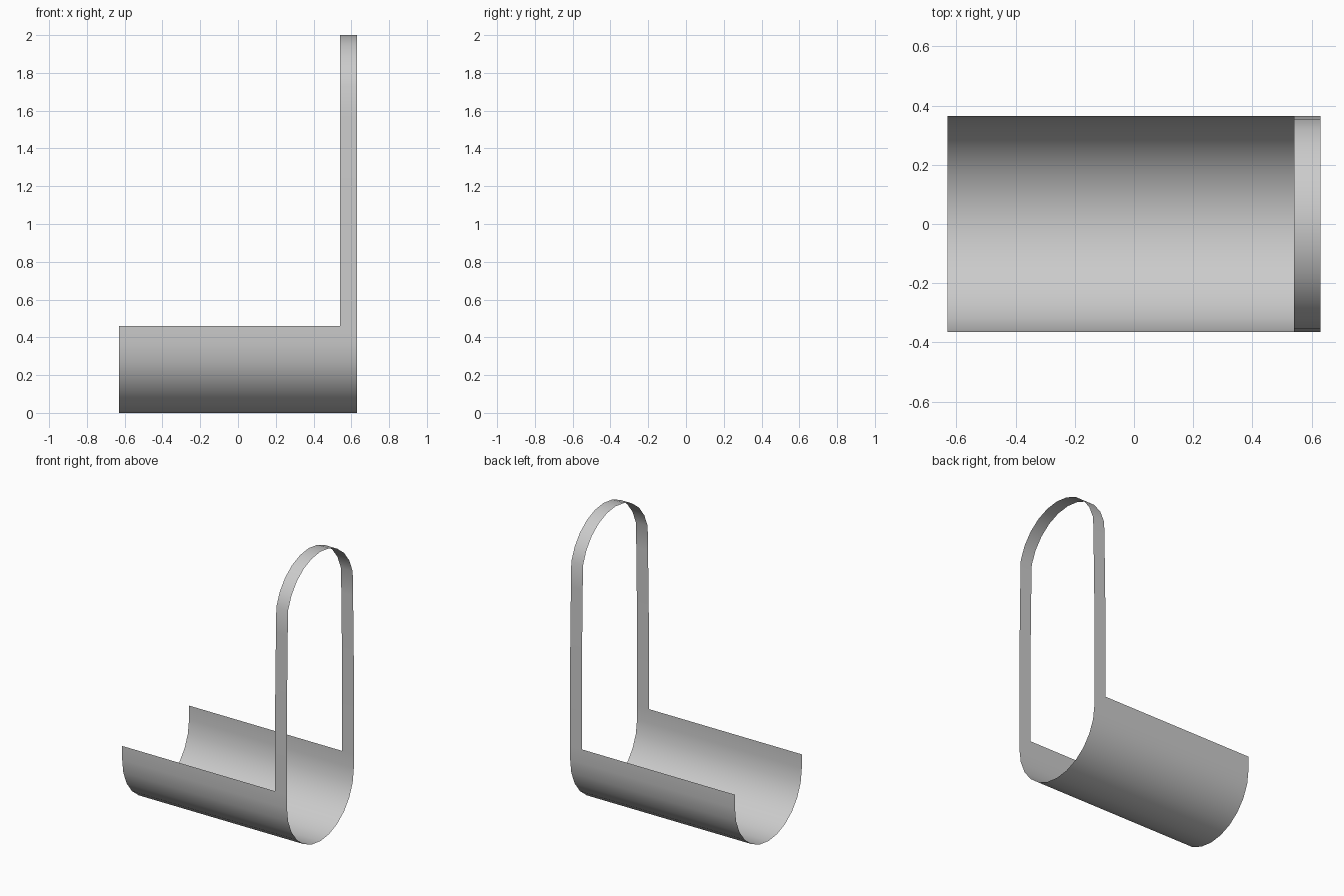
import bpy
import bmesh
from math import sin, cos, radians

cube = bpy.data.objects.get("Cube")
if cube:
    bpy.data.objects.remove(cube)

R = 0.365           # radius of both rounded ends
RIM = 0.46          # height of the trough rim
TOP = 2.0
XS = (-0.63, 0.54, 0.63)   # open end, inner handle edge, outer handle edge

# Plain grey material
grey = bpy.data.materials.new("plain grey")
grey.use_nodes = True
colour = (0.6, 0.6, 0.6, 1.0)
grey.diffuse_color = colour
grey.node_tree.nodes["Principled BSDF"].inputs["Base Color"].default_value = colour

# Half of the loop profile (y, z): round base, slightly tapering side, round top
half = [(R * sin(radians(a)), R - R * cos(radians(a))) for a in range(0, 91, 15)]
half += [(R, RIM), (R, 1.1), (0.362, 1.25), (0.357, 1.56)]
half += [(R * cos(radians(a)), TOP - R + R * sin(radians(a))) for a in range(15, 91, 15)]
half[-1] = (0.0, TOP)
loop = half + [(-y, z) for y, z in reversed(half[1:-1])]

# Thin sheet: full loop at the handle, only the part below the rim along the trough
bm = bmesh.new()
rings = [[bm.verts.new((x, y, z)) for y, z in loop] for x in XS]
for a, b in zip(rings, rings[1:]):
    for i in range(len(loop)):
        j = (i + 1) % len(loop)
        in_trough = max(loop[i][1], loop[j][1]) <= RIM + 0.001
        if in_trough or a is rings[1]:
            bm.faces.new((a[i], b[i], b[j], a[j]))
loose = [v for v in bm.verts if not v.link_faces]
bmesh.ops.delete(bm, geom=loose, context='VERTS')
bmesh.ops.recalc_face_normals(bm, faces=bm.faces)
# Make the normals point away from the loop's axis
lowest = min(bm.faces, key=lambda f: f.calc_center_median().z)
if lowest.normal.z > 0:
    bmesh.ops.reverse_faces(bm, faces=bm.faces)
mesh = bpy.data.meshes.new("trough_with_loop_handle")
bm.to_mesh(mesh)
bm.free()

mesh.materials.append(grey)
sheet = bpy.data.objects.new("trough_with_loop_handle", mesh)
bpy.context.collection.objects.link(sheet)
bpy.context.view_layer.objects.active = sheet
sheet.select_set(True)
bpy.ops.object.shade_smooth_by_angle(angle=radians(40))
